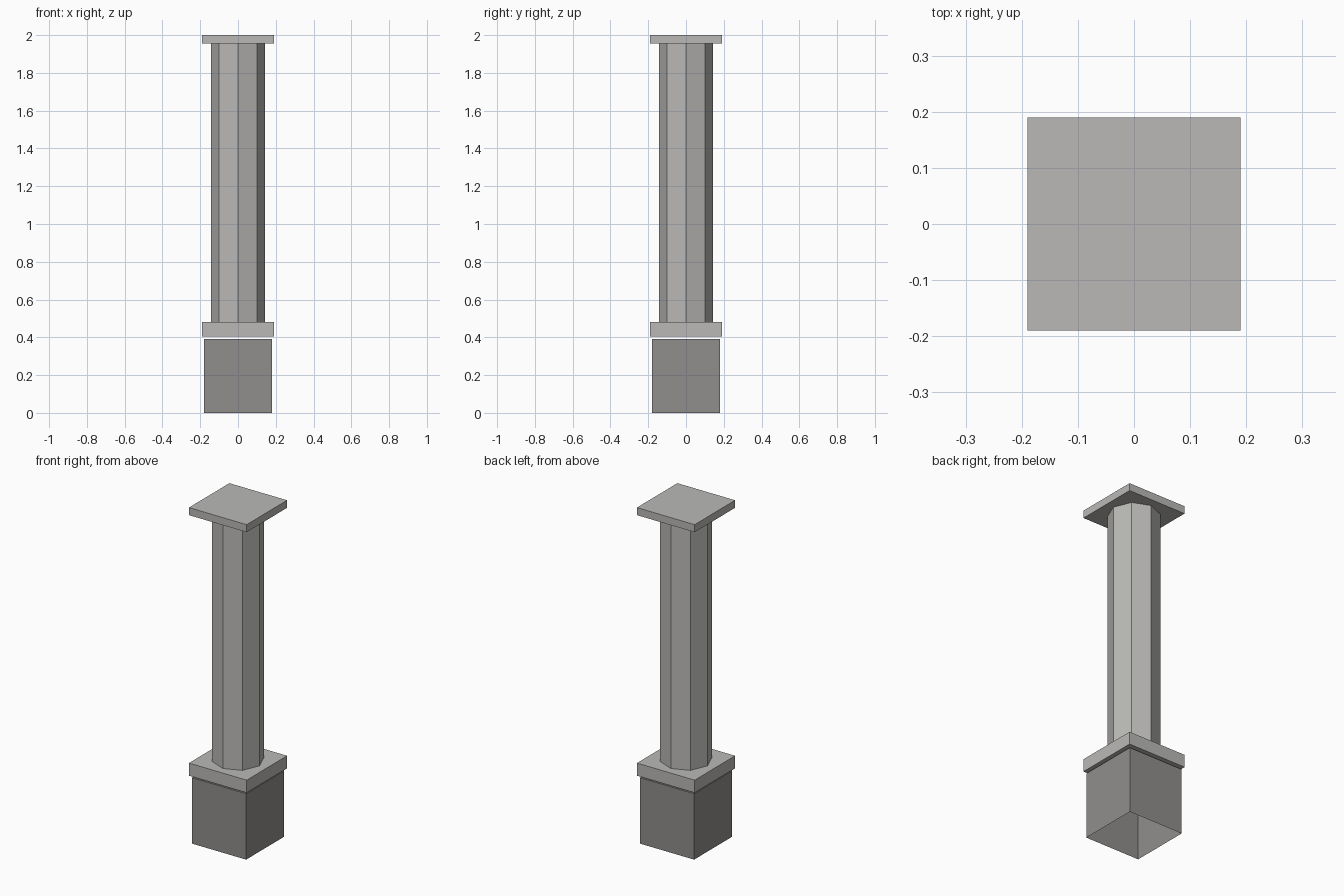
import bpy
import bmesh
from mathutils import Matrix

default_cube = bpy.data.objects.get("Cube")
if default_cube:
    bpy.data.objects.remove(default_cube, do_unlink=True)


def make_material(name, rgb):
    mat = bpy.data.materials.new(name)
    mat.use_nodes = True
    mat.diffuse_color = (*rgb, 1)
    bsdf = mat.node_tree.nodes["Principled BSDF"]
    bsdf.inputs["Base Color"].default_value = (*rgb, 1)
    bsdf.inputs["Roughness"].default_value = 0.9
    return mat


def finish(bm, name, mat):
    mesh = bpy.data.meshes.new(name)
    bm.to_mesh(mesh)
    bm.free()
    mesh.materials.append(mat)
    obj = bpy.data.objects.new(name, mesh)
    bpy.context.collection.objects.link(obj)
    return obj


def block(name, half, bottom, top, mat, open_bottom=False):
    """Square block between two heights, optionally without its underside."""
    bm = bmesh.new()
    place = Matrix.Translation((0, 0, (bottom + top) / 2))
    size = Matrix.Diagonal((half * 2, half * 2, top - bottom, 1))
    bmesh.ops.create_cube(bm, size=1, matrix=place @ size)
    if open_bottom:
        bm.normal_update()
        under = [f for f in bm.faces if f.normal.z < -0.9]
        bmesh.ops.delete(bm, geom=under, context='FACES')
    return finish(bm, name, mat)


def octagonal_shaft(name, radius, bottom, top, mat):
    """Eight-sided tube whose ends are hidden by the slabs."""
    bm = bmesh.new()
    bmesh.ops.create_cone(bm, cap_ends=False, segments=8,
                          radius1=radius, radius2=radius, depth=top - bottom,
                          matrix=Matrix.Translation((0, 0, (bottom + top) / 2)))
    bmesh.ops.recalc_face_normals(bm, faces=bm.faces)
    return finish(bm, name, mat)


light_stone = make_material("light stone", (0.49, 0.485, 0.47))
dark_stone = make_material("dark stone", (0.28, 0.272, 0.262))

# Hollow plinth, with a narrow gap below the base slab
block("plinth", 0.179, 0, 0.392, dark_stone, open_bottom=True)

# Slabs and the shaft between them
block("base_slab", 0.19, 0.405, 0.48, light_stone)
octagonal_shaft("column_shaft", 0.142, 0.48, 1.955, light_stone)
block("top_slab", 0.19, 1.955, 2, light_stone)
